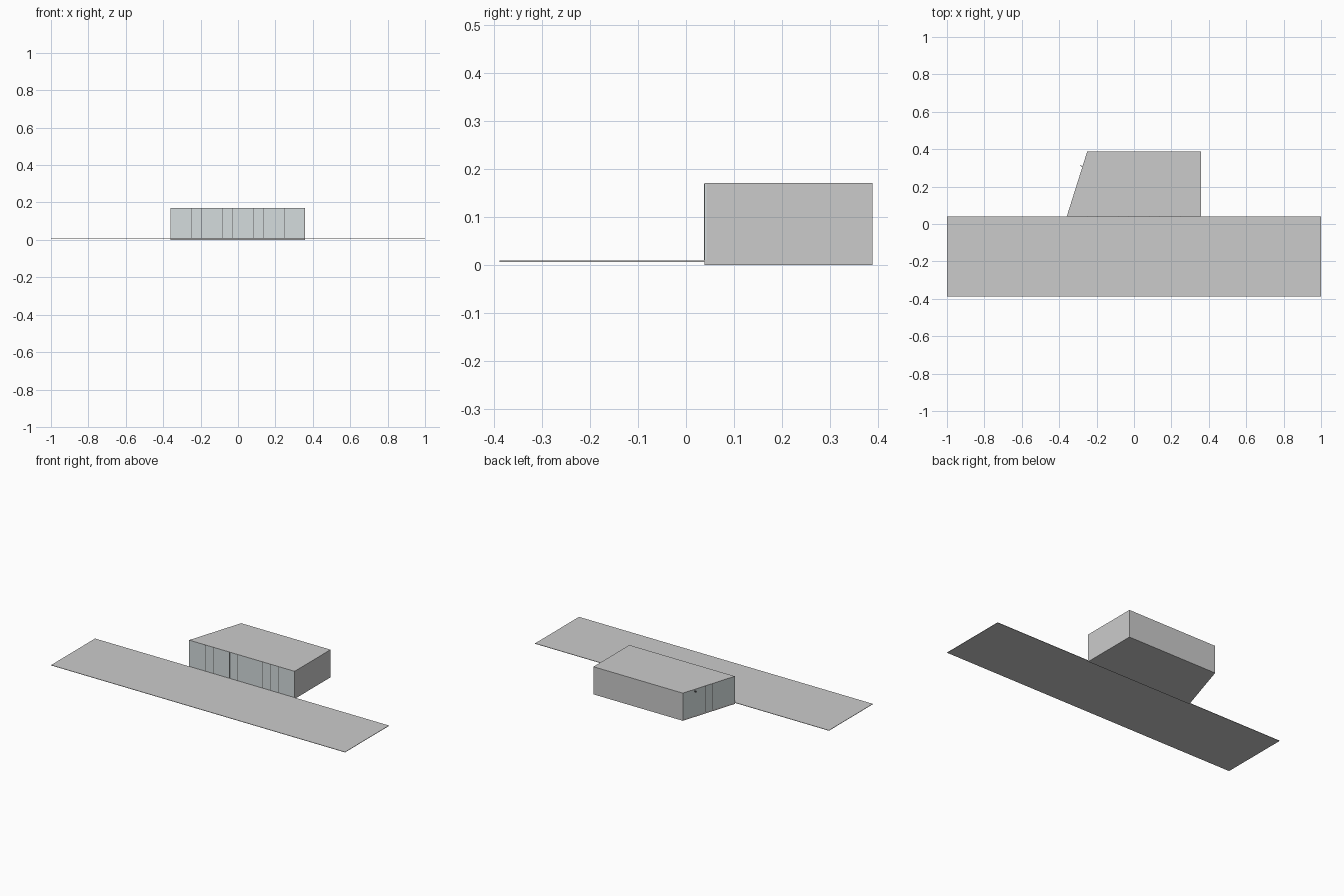
import bpy, bmesh
from mathutils import Vector

if "Cube" in bpy.data.objects:
    bpy.data.objects.remove(bpy.data.objects["Cube"])

Z0, Z1 = 0.01, 0.17
FL, FR = Vector((-0.36, 0.039, 0)), Vector((0.358, 0.039, 0))
BR, BL = Vector((0.358, 0.388, 0)), Vector((-0.25, 0.388, 0))
OUTLINE = [FL, FR, BR, BL]


def material(name, rgb):
    m = bpy.data.materials.new(name)
    m.diffuse_color = (*rgb, 1)
    m.use_nodes = True
    m.node_tree.nodes["Principled BSDF"].inputs["Base Color"].default_value = m.diffuse_color
    return m


glass = material("pale_glass", (0.66, 0.72, 0.73))
dark = material("dark_frame", (0.12, 0.12, 0.12))


def prism(name, pts, z0, z1, mat=None):
    """Extrude a flat counter-clockwise outline from z0 to z1."""
    bm = bmesh.new()
    face = bm.faces.new([bm.verts.new((p[0], p[1], z0)) for p in pts])
    top = bmesh.ops.extrude_face_region(bm, geom=[face])["geom"]
    bmesh.ops.translate(bm, vec=(0, 0, z1 - z0),
                        verts=[g for g in top if isinstance(g, bmesh.types.BMVert)])
    bmesh.ops.recalc_face_normals(bm, faces=bm.faces)
    me = bpy.data.meshes.new(name)
    bm.to_mesh(me)
    bm.free()
    ob = bpy.data.objects.new(name, me)
    bpy.context.collection.objects.link(ob)
    if mat:
        me.materials.append(mat)
    return ob


def panel(name, a, b, t0, t1, z0, z1, out=0.0, depth=0.004, mat=None):
    """Upright slab along wall a-b between distances t0 and t1."""
    d = (b - a).normalized()
    n = Vector((d.y, -d.x, 0))          # outward side
    p, q = a + d * t0 + n * out, a + d * t1 + n * out
    return prism(name, [p, q, q - n * depth, p - n * depth], z0, z1, mat)


def storefront(name, a, b, count, seams, thick):
    """Glass wall with thin seams and heavier posts between panes."""
    length = (b - a).length
    panel(name + "_glass", a, b, 0, length, Z0, Z1 - 0.002, mat=glass)
    for k in seams:
        w = 0.0015 if k in thick else 0.0006
        t = length * k / count
        panel(name + "_mullion", a, b, t - w, t + w, Z0, Z1 - 0.002,
              out=0.0006, mat=dark)


# forecourt paving sheet
prism("forecourt", [(-1, -0.388), (1, -0.388), (1, 0.039), (-1, 0.039)], 0.006, 0.0085)

# floor slab and roof
prism("floor_slab", OUTLINE, 0, Z0)
prism("roof", OUTLINE, Z1 - 0.002, Z1)

# solid walls at the right and back
panel("right_wall", FR, BR, 0, (BR - FR).length, Z0, Z1 - 0.002)
panel("back_wall", BR, BL, 0, (BL - BR).length, Z0, Z1 - 0.002)

# glazed front and slanted left side
storefront("front", FL, FR, 13, range(2, 13), {3, 9})
storefront("side", BL, FL, 7, range(3, 7), {3, 4})

# small bracket above the side entrance
panel("entrance_bracket", BL, FL, 0.082, 0.086, 0.155, 0.162, out=0.014, depth=0.014, mat=dark)
